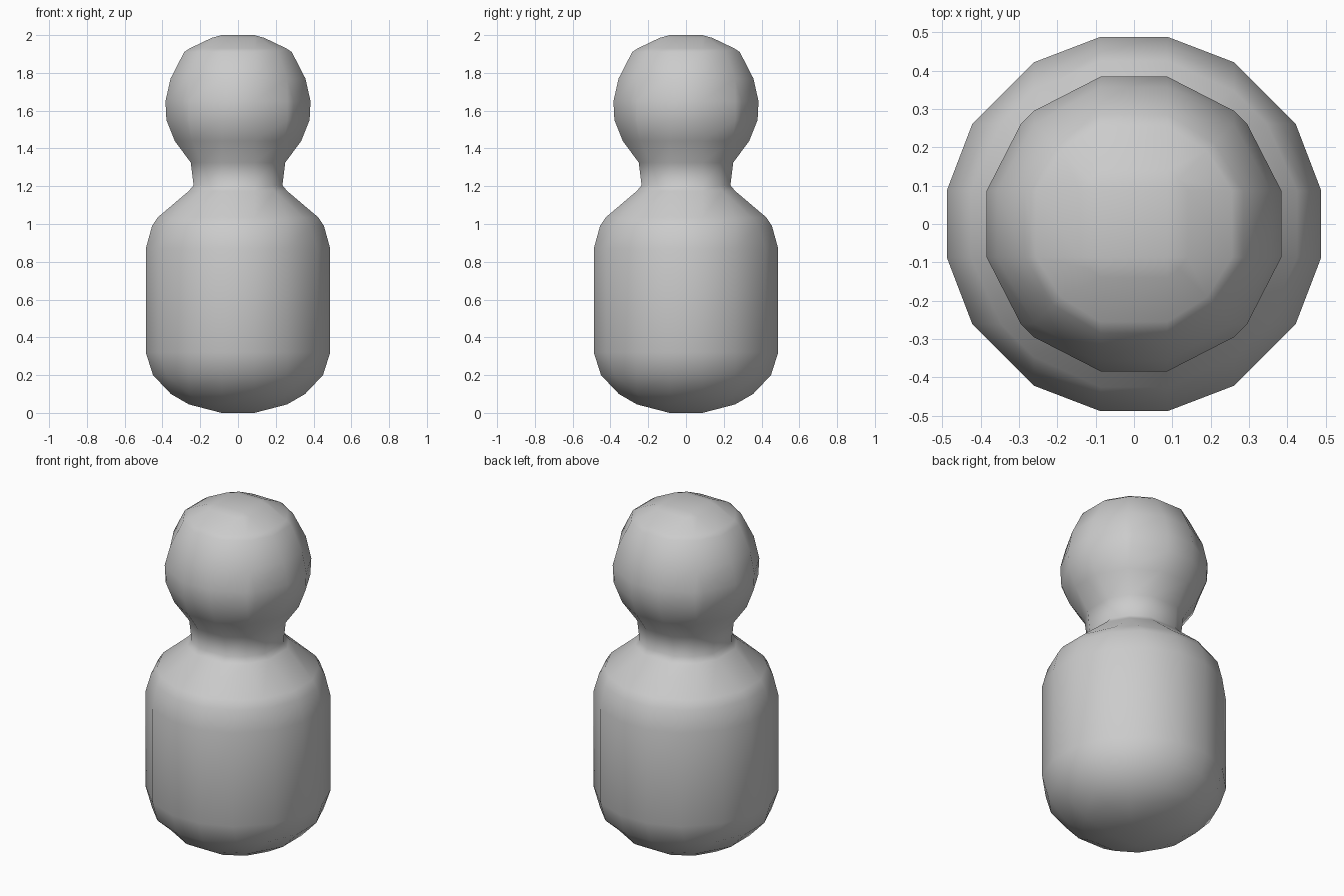
import bpy, bmesh
from math import asin, cos, sin, pi, hypot

if "Cube" in bpy.data.objects:
    bpy.data.objects.remove(bpy.data.objects["Cube"])

CELL = 0.087  # half width of the flat facet facing each axis

# Half-width / height outline, bottom to top
PROFILE = [
    (0.087, 0.00), (0.26, 0.045), (0.355, 0.10), (0.45, 0.20), (0.488, 0.32),
    (0.488, 0.87), (0.455, 0.99), (0.425, 1.035), (0.26, 1.175), (0.235, 1.205),
    (0.25, 1.325), (0.335, 1.44), (0.379, 1.55), (0.384, 1.65), (0.357, 1.77),
    (0.285, 1.91), (0.255, 1.93), (0.14, 1.985), (0.087, 2.00),
]


def ring_angles(r):
    # Facet corners for a ring: uneven 16-gon that collapses to a square when small
    a1 = asin(min(CELL / r, sin(pi / 4)))
    a2 = asin(min(3 * CELL / r, sin(pi / 4)))
    quarter = [a1, a2, pi / 2 - a2, pi / 2 - a1]
    return [a + q * pi / 2 for q in range(4) for a in quarter]


# Body, neck and head as one lofted skin
bm = bmesh.new()
rings = []
for x, z in PROFILE:
    r = hypot(x, CELL)
    rings.append([bm.verts.new((r * cos(a), r * sin(a), z)) for a in ring_angles(r)])
for low, high in zip(rings, rings[1:]):
    for i in range(16):
        j = (i + 1) % 16
        bm.faces.new((low[i], low[j], high[j], high[i]))
bm.faces.new(rings[0][::-1])
bm.faces.new(rings[-1])
bmesh.ops.remove_doubles(bm, verts=bm.verts, dist=0.001)
bmesh.ops.recalc_face_normals(bm, faces=bm.faces)
for f in bm.faces:
    f.smooth = True

mesh = bpy.data.meshes.new("peg_figure")
bm.to_mesh(mesh)
bm.free()
figure = bpy.data.objects.new("peg_figure", mesh)
bpy.context.collection.objects.link(figure)
